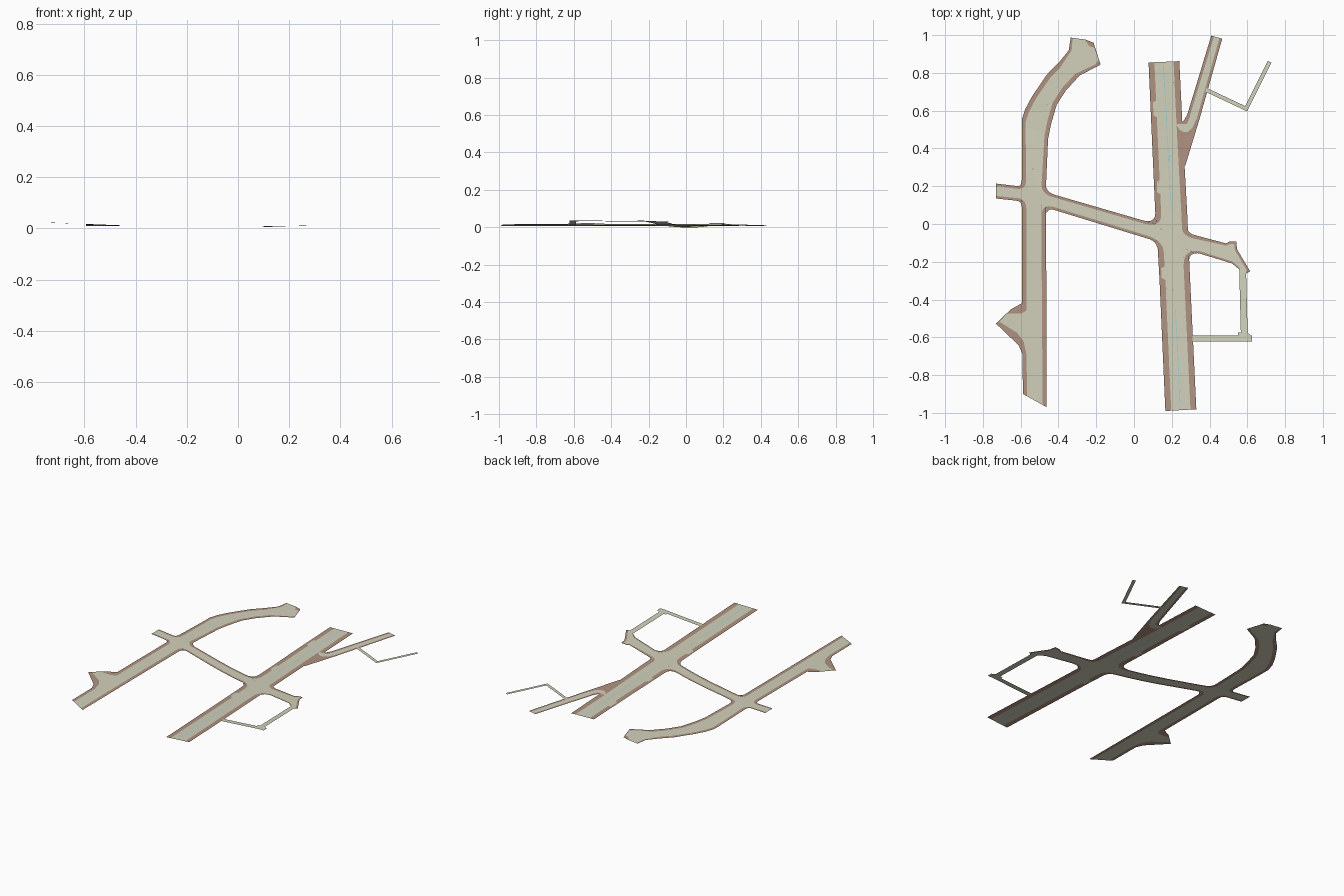
import bpy
from mathutils import Vector, geometry

if "Cube" in bpy.data.objects:
    bpy.data.objects.remove(bpy.data.objects["Cube"])

regions = []          # (kind, polygon) - later classified by kind priority
PRIORITY = ["line", "drain", "path", "road", "pave"]


def add(kind, pts):
    regions.append((kind, [Vector(p) for p in pts]))


def band(left, right, margin):
    """Street between two edge polylines: pavement outside, carriageway inside."""
    left, right = [Vector(p) for p in left], [Vector(p) for p in right]
    add("pave", left + right[::-1])
    il, ir = [], []
    for a, b in zip(left, right):
        d = (b - a).normalized() * margin
        il.append(a + d)
        ir.append(b - d)
    add("road", il + ir[::-1])


def ribbon(kind, pts, width):
    """Constant-width strip along a path, with mitred corners."""
    pts = [Vector(p) for p in pts]
    left, right = [], []
    for i, p in enumerate(pts):
        d0 = (p - pts[max(i - 1, 0)]).normalized()
        d1 = (pts[min(i + 1, len(pts) - 1)] - p).normalized()
        d = (d0 + d1).normalized()
        ref = d0 if d0.length else d1
        n = Vector((-d.y, d.x)) * width / 2 / max(d.dot(ref), 0.4)
        left.append(p + n)
        right.append(p - n)
    add(kind, left + right[::-1])


def fillet(kind, a, corner, b, n=5):
    """Concave rounded corner where two kerbs meet."""
    a, c, b = Vector(a), Vector(corner), Vector(b)
    arc = [a * (1 - t) ** 2 + c * 2 * t * (1 - t) + b * t * t for t in [i / n for i in range(n + 1)]]
    add(kind, arc + [c])


# West street with curved north end
band([(-.588, -.90), (-.594, -.42), (-.594, .20), (-.594, .553), (-.575, .61), (-.54, .675), (-.462, .79), (-.398, .855), (-.346, .918)],
     [(-.462, -.97), (-.464, -.42), (-.466, .20), (-.455, .45), (-.44, .526), (-.409, .632), (-.361, .706), (-.288, .786), (-.177, .844)], .024)
add("pave", [(-.346, .918), (-.335, .987), (-.256, .976), (-.214, .96), (-.177, .844)])
add("road", [(-.39, .83), (-.33, .92), (-.325, .985), (-.262, .976), (-.235, .94), (-.212, .935), (-.187, .868), (-.205, .845), (-.32, .79)])

# South-west side bay
add("pave", [(-.57, -.42), (-.594, -.42), (-.652, -.452), (-.731, -.527), (-.61, -.643), (-.588, -.695), (-.57, -.695)])
add("road", [(-.55, -.43), (-.572, -.46), (-.6, -.475), (-.672, -.475), (-.712, -.518), (-.62, -.575), (-.585, -.62), (-.567, -.70), (-.55, -.72)])

# West stub and link street
band([(-.731, .214), (-.57, .195)], [(-.731, .135), (-.57, .118)], .014)
add("road", [(-.58, .18), (-.58, .135), (-.48, .1), (-.48, .14)])
band([(-.48, .172), (.14, -.008)], [(-.48, .092), (.14, -.098)], .015)
add("road", [(-.5, .16), (-.5, .115), (-.44, .09), (-.44, .14)])
add("road", [(.1, -.02), (.1, -.07), (.2, -.1), (.2, -.04)])

# Main avenue
band([(.077, .855), (.095, .45), (.113, .05), (.124, -.1), (.135, -.294), (.166, -.99)],
     [(.24, .862), (.26, .45), (.282, .05), (.288, -.1), (.297, -.294), (.33, -.981)], .031)

# North-east side street and its wedge of pavement
band([(.282, .579), (.409, .997)], [(.345, .55), (.467, .981)], .015)
add("pave", [(.24, .56), (.256, .542), (.265, .55), (.282, .579), (.345, .55), (.272, .31), (.24, .31)])
add("road", [(.22, .53), (.24, .5), (.262, .487), (.285, .488), (.31, .51), (.332, .56), (.299, .573), (.28, .53), (.265, .53)])

# East side street with turning end
add("pave", [(.27, -.045), (.488, -.103), (.504, -.093), (.541, -.093), (.546, -.135), (.615, -.251),
             (.594, -.262), (.557, -.24), (.52, -.209), (.346, -.156), (.28, -.145)])
add("road", [(.23, -.06), (.33, -.08), (.49, -.115), (.51, -.105), (.53, -.105), (.535, -.14), (.597, -.245),
             (.585, -.255), (.557, -.23), (.52, -.198), (.346, -.143), (.23, -.13)])

# Rounded street corners: pavement first, carriageway inside it
for a, c, b in [((-.467, .21), (-.467, .168), (-.415, .153)), ((-.464, .04), (-.464, .09), (-.415, .073)),
                ((-.594, .235), (-.594, .195), (-.625, .2)), ((-.594, .09), (-.594, .12), (-.625, .124)),
                ((.112, .06), (.116, .0), (.04, .02)), ((.126, -.14), (.124, -.094), (.08, -.08)),
                ((.282, -.02), (.285, -.05), (.32, -.058)), ((.295, -.19), (.29, -.148), (.35, -.157))]:
    fillet("pave", a, c, b)
for a, c, b in [((-.49, .21), (-.49, .155), (-.42, .138)), ((-.488, .05), (-.488, .11), (-.42, .09)),
                ((-.57, .235), (-.57, .182), (-.62, .186)), ((-.57, .08), (-.57, .133), (-.62, .138)),
                ((.145, .06), (.15, -.025), (.05, .002)), ((.158, -.15), (.155, -.085), (.06, -.058)),
                ((.25, -.01), (.255, -.065), (.32, -.078)), ((.264, -.22), (.258, -.135), (.345, -.143))]:
    fillet("road", a, c, b)

# Parking bays cut into the avenue's west pavement
for x, y, h in [(.091, .61, .035), (.111, .195, .028), (.134, -.26, .026)]:
    add("road", [(x + .05, y - h - .02), (x + .012, y - h), (x + .01, y + h), (x + .05, y + h + .02)])

# Footpaths
ribbon("path", [(.31, -.606), (.625, -.606)], .034)
ribbon("path", [(.575, -.235), (.584, -.595)], .036)
add("path", [(.55, -.575), (.599, -.574), (.625, -.595), (.55, -.6)])
ribbon("path", [(.38, .711), (.594, .61), (.718, .858)], .021)

# Centre lines and drain covers
ribbon("line", [(.155, .84), (.17, .6), (.185, .3), (.198, .05)], .004)
ribbon("line", [(.219, -.45), (.23, -.65), (.243, -.94)], .004)
for x, y in [(.243, -.88), (.24, -.93)]:
    ribbon("line", [(x, y - .006), (x, y + .006)], .01)
for x, y in [(-.535, .29), (-.46, .63), (.185, .34), (.19, .36), (.21, .75), (.17, -.34), (.205, -.35), (.275, -.49), (.13, .22)]:
    ribbon("drain", [(x, y - .003), (x, y + .003)], .006)


# Gentle ground relief
def interp(x, table):
    for (x0, z0), (x1, z1) in zip(table, table[1:]):
        if x <= x1:
            return z0 + (z1 - z0) * max(0, (x - x0) / (x1 - x0))
    return table[-1][1]


def height(x, y):
    low = interp(x, [(-.73, .023), (-.5, .014), (-.4, .010), (-.2, .002), (-.1, 0), (0, .001), (.14, .007), (.3, .013), (.6, .035)])
    return low + (.009 - low) * interp(y, [(.2, 0), (.45, 1)])


def inside(p, poly):
    """Even-odd test of a point against a polygon."""
    hit = False
    for a, b in zip(poly, poly[1:] + poly[:1]):
        if (a.y > p.y) != (b.y > p.y) and p.x < a.x + (b.x - a.x) * (p.y - a.y) / (b.y - a.y):
            hit = not hit
    return hit


# Merge every outline and a relief grid into one planar triangulation
verts, edges = [], []
for kind, pts in regions:
    s, n = len(verts), len(pts)
    edges += [(s + i, s + (i + 1) % n) for i in range(n)]
    verts += pts
cuts = [((i / 10, -1.1), (i / 10, 1.1)) for i in range(-7, 8)] + [((-.8, i / 10), (.8, i / 10)) for i in range(-9, 10, 2)]
for a, b in cuts:
    edges.append((len(verts), len(verts) + 1))
    verts += [Vector(a), Vector(b)]
out_v, _, out_f, _, _, _ = geometry.delaunay_2d_cdt(verts, edges, [], 0, 1e-5)

# Sort each triangle into the top-most surface type covering it
sorted_faces = {k: [] for k in PRIORITY}
for f in out_f:
    mid = sum((out_v[i] for i in f), Vector((0, 0))) / len(f)
    hits = [k for k, poly in regions if inside(mid, poly)]
    if hits:
        sorted_faces[min(hits, key=PRIORITY.index)].append(f)

# One object per surface type
names = {"line": ("centre_line", (.35, .65, .70, 1)), "drain": ("drain_covers", (.3, .3, .27, 1)),
         "path": ("footpaths", (.64, .65, .50, 1)), "road": ("carriageway", (.65, .64, .50, 1)),
         "pave": ("pavement", (.43, .29, .22, 1))}
for kind, (name, colour) in names.items():
    chosen = sorted_faces[kind]
    used = sorted({i for f in chosen for i in f})
    index = {v: i for i, v in enumerate(used)}
    mesh = bpy.data.meshes.new(name)
    mesh.from_pydata([(out_v[i].x, out_v[i].y, height(*out_v[i])) for i in used], [],
                     [[index[i] for i in f] for f in chosen])
    mat = bpy.data.materials.new(name)
    mat.diffuse_color = colour
    mat.use_nodes = True
    mat.node_tree.nodes["Principled BSDF"].inputs["Base Color"].default_value = mat.diffuse_color
    mesh.materials.append(mat)
    bpy.context.collection.objects.link(bpy.data.objects.new(name, mesh))
